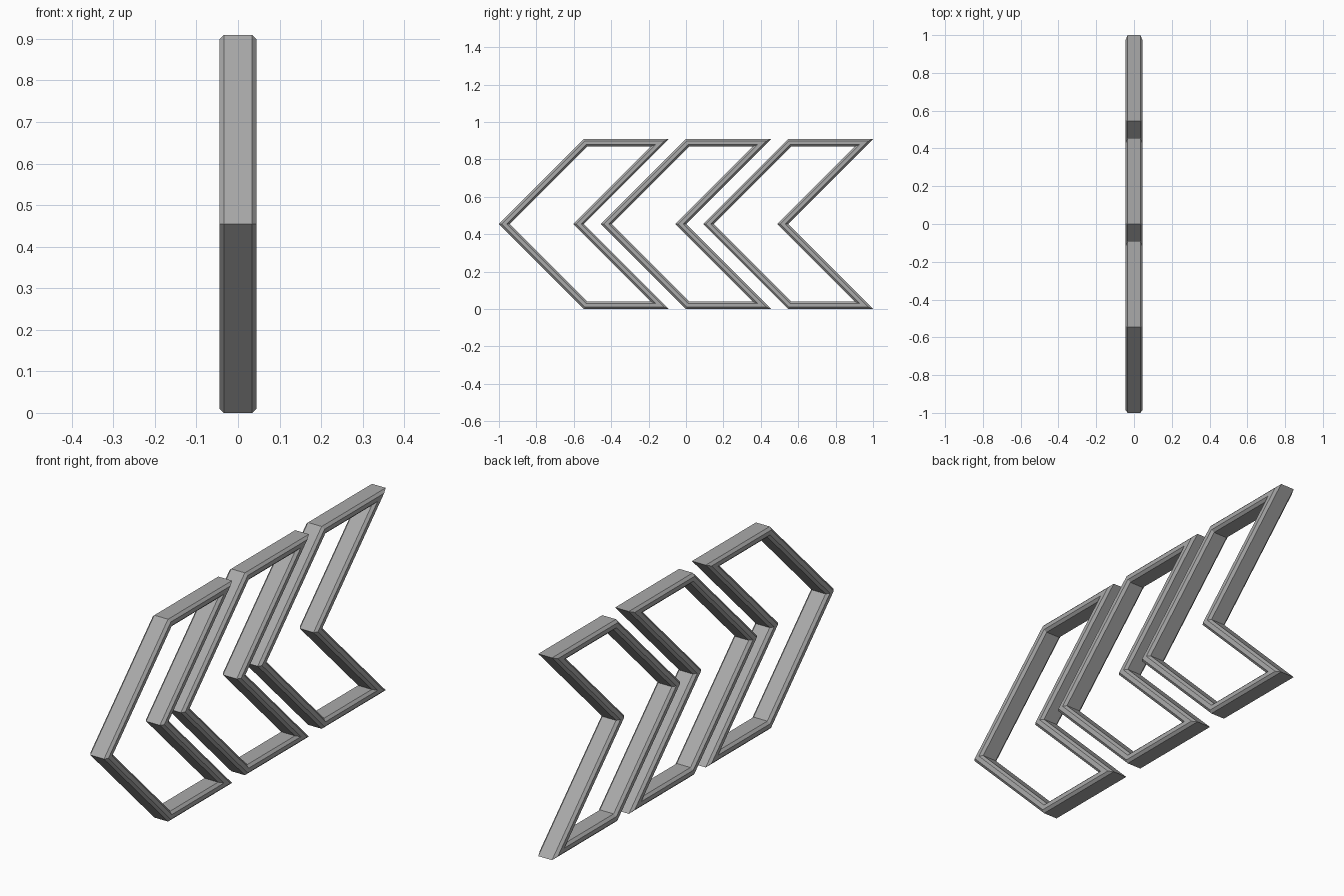
import bpy, bmesh
from mathutils import Vector

cube = bpy.data.objects.get("Cube")
if cube:
    bpy.data.objects.remove(cube, do_unlink=True)

SIZE = 0.909          # height and length of one chevron
HALF = SIZE / 2
STEP = 0.5455         # distance between chevrons
WIDTH = 0.041         # bar width in the chevron plane
DEPTH = 0.045         # half thickness
CHAMFER = 0.011

grey = bpy.data.materials.new("plain grey")
grey.use_nodes = True
colour = (0.4, 0.4, 0.4, 1)
grey.diffuse_color = colour
grey.node_tree.nodes["Principled BSDF"].inputs["Base Color"].default_value = colour

# Chevron outline in (y, z), clockwise from the point
outline = [Vector(p) for p in ((-HALF, HALF), (0, SIZE), (HALF, SIZE),
                               (0, HALF), (HALF, 0), (0, 0))]


def inset(points, d):
    """Move every edge inwards by d and mitre the corners."""
    result = []
    for i, p in enumerate(points):
        a = (p - points[i - 1]).normalized()
        b = (points[(i + 1) % len(points)] - p).normalized()
        na, nb = Vector((a.y, -a.x)), Vector((b.y, -b.x))
        result.append(p + (na + nb) * d / (1 + na.dot(nb)))
    return result


# Bar cross-section as (x, inset from the outer edge), all corners chamfered
flat = DEPTH - CHAMFER
half_section = [(flat, 0), (DEPTH, CHAMFER), (DEPTH, WIDTH - CHAMFER), (flat, WIDTH)]
section = half_section + [(-x, d) for x, d in reversed(half_section)]


def chevron_frame(name, y):
    bm = bmesh.new()
    loops = [[bm.verts.new((x, p.x + y, p.y)) for p in inset(outline, d)]
             for x, d in section]
    for i, loop in enumerate(loops):
        prev = loops[i - 1]
        for j in range(len(loop)):
            bm.faces.new((prev[j - 1], prev[j], loop[j], loop[j - 1]))
    bmesh.ops.recalc_face_normals(bm, faces=bm.faces)
    mesh = bpy.data.meshes.new(name)
    bm.to_mesh(mesh)
    bm.free()
    mesh.materials.append(grey)
    bpy.context.collection.objects.link(bpy.data.objects.new(name, mesh))


# Three identical frames in a row
for i, name in enumerate(("front_chevron", "middle_chevron", "back_chevron")):
    chevron_frame(name, (i - 1) * STEP)
